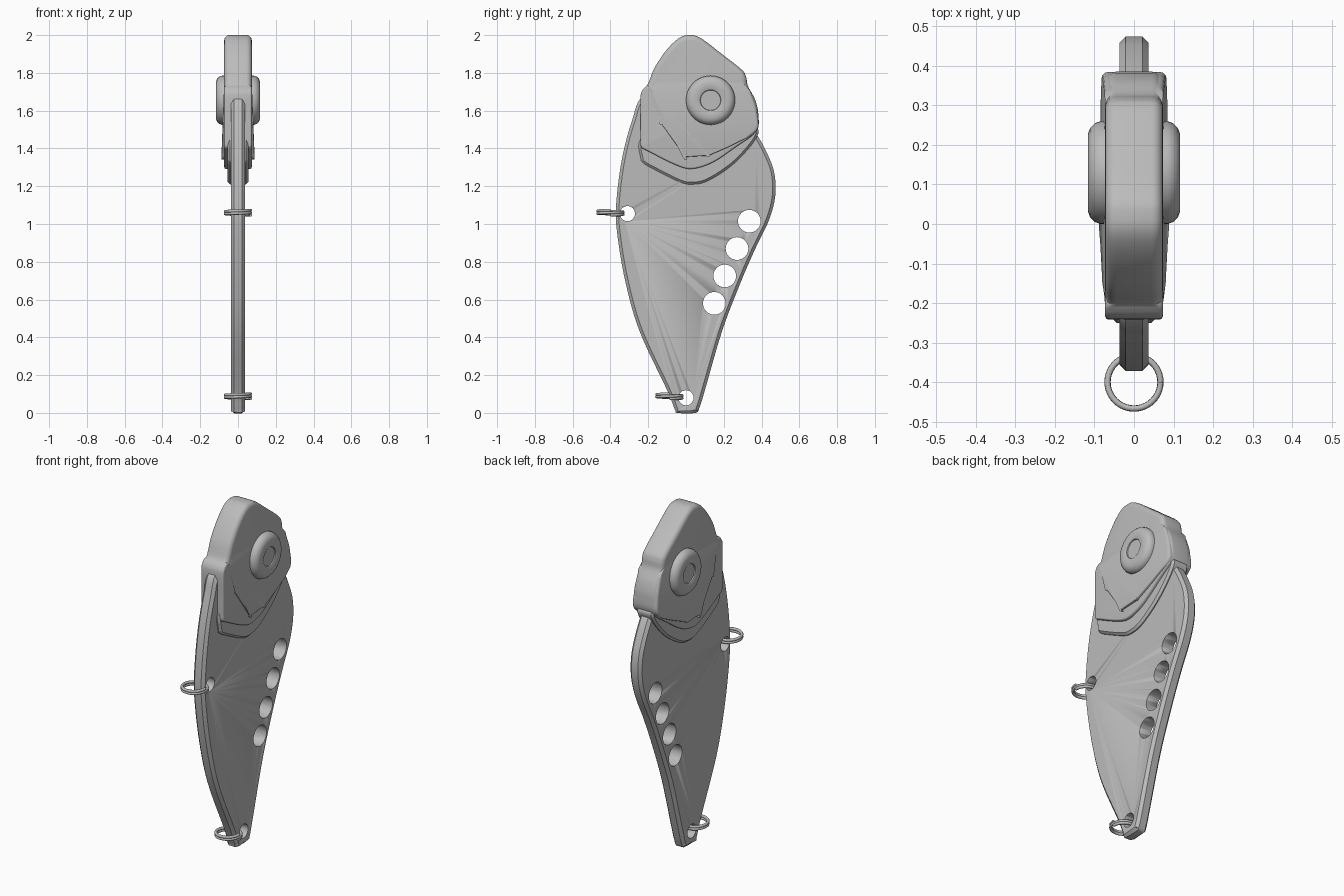
import bpy, bmesh, math
from mathutils import Vector

cube = bpy.data.objects.get("Cube")
if cube:
    bpy.data.objects.remove(cube, do_unlink=True)

metal = bpy.data.materials.new("grey metal")
metal.use_nodes = True
GREY = (0.5, 0.5, 0.5, 1)
metal.diffuse_color = GREY
metal.node_tree.nodes["Principled BSDF"].inputs["Base Color"].default_value = GREY


def smooth_loop(points, steps=6):
    """Closed Catmull-Rom loop through (y, z) points."""
    pts = [Vector(p) for p in points]
    n, out = len(pts), []
    for i in range(n):
        a, b, c, d = (pts[(i + k) % n] for k in (-1, 0, 1, 2))
        for s in range(steps):
            t = s / steps
            out.append(0.5 * (2 * b + (c - a) * t + (2 * a - 5 * b + 4 * c - d) * t * t
                              + (3 * b - a - 3 * c + d) * t ** 3))
    return out


def finish(name, bm, angle=35):
    bmesh.ops.recalc_face_normals(bm, faces=bm.faces)
    mesh = bpy.data.meshes.new(name)
    bm.to_mesh(mesh)
    bm.free()
    mesh.materials.append(metal)
    ob = bpy.data.objects.new(name, mesh)
    bpy.context.collection.objects.link(ob)
    bpy.ops.object.select_all(action='DESELECT')
    ob.select_set(True)
    bpy.context.view_layer.objects.active = ob
    bpy.ops.object.shade_smooth_by_angle(angle=math.radians(angle))
    return ob


def slab(name, loop, half, rim, segments=1, rim_rule=None, half_rule=None):
    """Slab across x with a chamfered (1 segment) or rounded rim."""
    bm = bmesh.new()
    n = len(loop)
    area = sum(loop[i - 1].cross(loop[i]) for i in range(n))
    side = 1 if area > 0 else -1
    arc = [math.pi / 2 * k / segments for k in range(segments + 1)]
    layers = [(-1, a) for a in reversed(arc)] + [(1, a) for a in arc]
    rings = []
    for sign, a in layers:
        ring = []
        for i, p in enumerate(loop):
            t = (loop[(i + 1) % n] - loop[i - 1]).normalized()
            r = rim * (rim_rule(p) if rim_rule else 1)
            q = p + Vector((-t.y, t.x)) * side * r * (1 - math.cos(a))
            h = half_rule(q.y) if half_rule else half
            ring.append(bm.verts.new((sign * (h - r * (1 - math.sin(a))), q.x, q.y)))
        rings.append(ring)
    for lo, hi in zip(rings, rings[1:]):
        for i in range(n):
            j = (i + 1) % n
            bm.faces.new((lo[i], lo[j], hi[j], hi[i]))
    bm.faces.new(rings[0])
    bm.faces.new(rings[-1])
    return finish(name, bm)


# Blade: thin chamfered body plate
blade = slab("blade", smooth_loop([
    (-0.045, 0), (0.05, 0), (0.072, 0.03), (0.1, 0.12), (0.19, 0.43), (0.285, 0.68),
    (0.365, 0.865), (0.435, 1.01), (0.47, 1.13), (0.472, 1.24), (0.445, 1.34), (0.37, 1.48),
    (0.25, 1.62), (0, 1.72), (-0.22, 1.68), (-0.285, 1.55), (-0.34, 1.34), (-0.37, 1.1),
    (-0.363, 0.94), (-0.32, 0.69), (-0.245, 0.43), (-0.1, 0.12), (-0.06, 0.02)]), 0.037, 0.016)

# Holes cut through the blade, then a fine chamfer on their rims
holes = [(-0.31, 1.055, 0.04), (0, 0.08, 0.04), (0.335, 1.015, 0.06),
         (0.27, 0.87, 0.06), (0.205, 0.725, 0.06), (0.15, 0.58, 0.06)]
bm = bmesh.new()
for y, z, r in holes:
    ring = [bm.verts.new((-0.2, y + r * math.cos(a), z + r * math.sin(a)))
            for a in (math.tau * k / 40 for k in range(40))]
    face = bm.faces.new(ring)
    top = bmesh.ops.extrude_face_region(bm, geom=[face])["geom"]
    bmesh.ops.translate(bm, vec=(0.4, 0, 0),
                        verts=[v for v in top if isinstance(v, bmesh.types.BMVert)])
cutter = finish("hole_cutter", bm)
cutter.hide_render = True
cutter.hide_set(True)
cut = blade.modifiers.new("holes", 'BOOLEAN')
cut.operation, cut.solver, cut.object = 'DIFFERENCE', 'EXACT', cutter
rim = blade.modifiers.new("hole_rims", 'BEVEL')
rim.width, rim.segments, rim.limit_method = 0.006, 1, 'ANGLE'
rim.angle_limit = math.radians(65)

# Head: rounded crown, with crisper edges along the front and the bottom
slab("head", smooth_loop([
    (0.02, 2), (0.08, 1.983), (0.2, 1.892), (0.295, 1.817), (0.318, 1.78), (0.328, 1.73),
    (0.365, 1.66), (0.383, 1.58), (0.372, 1.49), (0.26, 1.405), (0.14, 1.325), (0.03, 1.292),
    (-0.06, 1.315), (-0.2, 1.385), (-0.235, 1.405), (-0.241, 1.44), (-0.241, 1.55),
    (-0.241, 1.67), (-0.23, 1.71), (-0.2, 1.745), (-0.165, 1.83), (-0.1, 1.925),
    (-0.035, 1.985)]), 0.073, 0.028, 5,
    rim_rule=lambda p: 0.35 if p.y < 1.48 or p.x < -0.21 else 1)

# Gill cover: raised panel that thickens downwards
slab("gill_cover", smooth_loop([
    (-0.185, 1.715), (-0.185, 1.715), (-0.13, 1.61), (-0.13, 1.53), (-0.13, 1.53),
    (-0.005, 1.355), (-0.005, 1.355), (0.12, 1.362), (0.12, 1.362), (0.25, 1.42),
    (0.373, 1.492), (0.378, 1.58), (0.36, 1.655), (0.32, 1.73), (0.2, 1.8),
    (0, 1.82), (-0.12, 1.78)], 4), 0, 0.014, 3,
    rim_rule=lambda p: 1 if p.x > 0.34 else 0.3,
    half_rule=lambda z: 0.073 + (1.75 - z) * 0.038)

# Collar: lower step between the head and the blade
slab("collar", smooth_loop([
    (-0.24, 1.45), (-0.24, 1.35), (-0.225, 1.322), (-0.18, 1.295), (-0.04, 1.225),
    (0.03, 1.21), (0.12, 1.23), (0.26, 1.325), (0.375, 1.46), (0.36, 1.52),
    (0.2, 1.55), (-0.1, 1.55)]), 0.055, 0.012)

# Eyes: turned discs with a shallow recessed pupil
profile = [(0.13, 0.05), (0.13, 0.085), (0.125, 0.099), (0.113, 0.111), (0.097, 0.117),
           (0.06, 0.117), (0.055, 0.114), (0.053, 0.108)]
for name, sign in (("left_eye", 1), ("right_eye", -1)):
    bm = bmesh.new()
    rings = [[bm.verts.new((sign * x, 0.13 + r * math.cos(a), 1.655 + r * math.sin(a)))
              for a in (math.tau * k / 48 for k in range(48))] for r, x in profile]
    for lo, hi in zip(rings, rings[1:]):
        for i in range(48):
            j = (i + 1) % 48
            bm.faces.new((lo[i], lo[j], hi[j], hi[i]))
    bm.faces.new(rings[0])
    bm.faces.new(rings[-1])
    finish(name, bm)

# Split rings: two flat coils of wire each
for name, y, z in (("belly_ring", -0.4, 1.06), ("tail_ring", -0.088, 0.088)):
    curve = bpy.data.curves.new(name, 'CURVE')
    curve.dimensions = '3D'
    curve.bevel_depth, curve.bevel_resolution = 0.008, 2
    curve.use_fill_caps = True
    turns, per_turn = 2, 40
    count = turns * per_turn + 1
    wire = curve.splines.new('POLY')
    wire.points.add(count - 1)
    for k, p in enumerate(wire.points):
        a = math.tau * k / per_turn
        rise = 0.026 * (k / (count - 1) - 0.5)
        p.co = (0.067 * math.cos(a), y + 0.067 * math.sin(a), z + rise, 1)
    wire.use_smooth = True
    curve.materials.append(metal)
    bpy.context.collection.objects.link(bpy.data.objects.new(name, curve))
